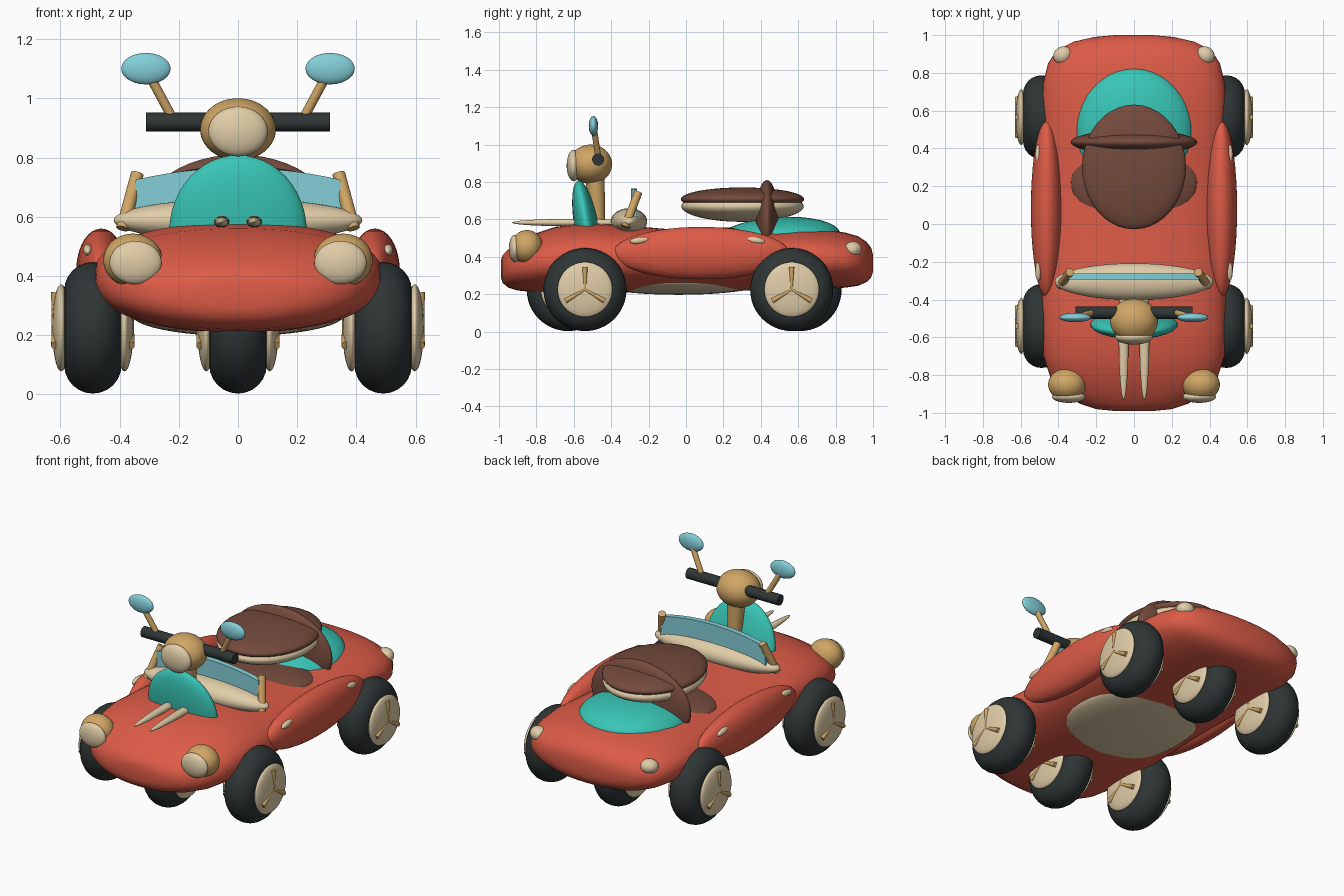
import bpy, math
from mathutils import Vector

cube = bpy.data.objects.get("Cube")
if cube:
    bpy.data.objects.remove(cube)


def material(name, rgb):
    m = bpy.data.materials.new(name)
    m.use_nodes = True
    m.diffuse_color = (*rgb, 1)
    bsdf = next(n for n in m.node_tree.nodes if n.type == 'BSDF_PRINCIPLED')
    bsdf.inputs["Base Color"].default_value = (*rgb, 1)
    return m


RED = material("red paint", (0.72, 0.105, 0.062))
TEAL = material("teal", (0.04, 0.57, 0.47))
GOLD = material("gold", (0.63, 0.38, 0.13))
CREAM = material("cream", (0.75, 0.61, 0.39))
BLUE = material("pale blue", (0.23, 0.62, 0.69))
BLACK = material("rubber black", (0.028, 0.036, 0.036))
BROWN = material("brown leather", (0.175, 0.068, 0.045))


def finish(name, mat):
    o = bpy.context.object
    o.name = name
    o.data.materials.append(mat)
    bpy.ops.object.shade_smooth_by_angle(angle=math.radians(40))
    return o


def ellipsoid(name, mat, loc, half, rot=(0, 0, 0)):
    bpy.ops.mesh.primitive_uv_sphere_add(segments=40, ring_count=24, radius=1, location=loc, rotation=rot)
    o = finish(name, mat)
    o.scale = half
    return o


def rod(name, mat, a, b, r1, r2):
    a, b = Vector(a), Vector(b)
    d = b - a
    bpy.ops.mesh.primitive_cone_add(vertices=24, radius1=r1, radius2=r2, depth=d.length,
                                    location=(a + b) / 2, rotation=d.to_track_quat('Z', 'Y').to_euler())
    return finish(name, mat)


def mesh_object(name, mat, verts, faces):
    me = bpy.data.meshes.new(name)
    me.from_pydata(verts, [], faces)
    o = bpy.data.objects.new(name, me)
    bpy.context.collection.objects.link(o)
    bpy.ops.object.select_all(action='DESELECT')
    bpy.context.view_layer.objects.active = o
    o.select_set(True)
    return finish(name, mat)


# Body shell: rounded cross-sections along y (y, half width, bottom, top)
stations = [(-0.99, 0.10, 0.29, 0.38), (-0.98, 0.20, 0.26, 0.41), (-0.95, 0.29, 0.235, 0.44),
            (-0.90, 0.37, 0.22, 0.475), (-0.82, 0.44, 0.212, 0.52), (-0.70, 0.48, 0.21, 0.56),
            (-0.55, 0.49, 0.21, 0.58), (-0.35, 0.485, 0.21, 0.57), (0.0, 0.465, 0.215, 0.54),
            (0.35, 0.475, 0.22, 0.545), (0.6, 0.49, 0.225, 0.555), (0.75, 0.48, 0.23, 0.545),
            (0.85, 0.455, 0.235, 0.53), (0.92, 0.41, 0.245, 0.51), (0.965, 0.32, 0.265, 0.48),
            (0.99, 0.21, 0.29, 0.45), (1.0, 0.10, 0.32, 0.41)]
SEG = 48


def power(v, e):
    return math.copysign(abs(v) ** e, v)


verts, faces = [], []
for y, w, lo, hi in stations:
    for k in range(SEG):
        a = math.tau * k / SEG
        verts.append((w * power(math.cos(a), 0.88), y,
                      (lo + hi) / 2 + (hi - lo) / 2 * power(math.sin(a), 0.88)))
for i in range(len(stations) - 1):
    for k in range(SEG):
        n = (k + 1) % SEG
        faces.append((i * SEG + k, i * SEG + n, (i + 1) * SEG + n, (i + 1) * SEG + k)[::-1])
faces.append(tuple(range(SEG))[::1])
faces.append(tuple(range(len(verts) - SEG, len(verts)))[::-1])
body = mesh_object("body_shell", RED, verts, faces)
body.data.shade_smooth()
ellipsoid("belly_plate", CREAM, (0, -0.04, 0.27), (0.36, 0.48, 0.073))


# Wheels: tyre, domed hubs on both sides and three spokes on each hub
def wheel(name, x, y):
    z, r = 0.225, 0.125
    bpy.ops.mesh.primitive_torus_add(major_radius=r, minor_radius=0.097, major_segments=48, minor_segments=24,
                                     location=(x, y, z), rotation=(0, math.pi / 2, 0))
    finish(name + "_tyre", BLACK)
    for s in (1, -1):
        ellipsoid(name + "_hub", CREAM, (x + s * 0.107, y, z), (0.03, 0.147, 0.147))
        for k in range(3):
            a = math.pi / 2 + k * math.tau / 3
            tip = (x + s * 0.127, y + 0.12 * math.cos(a), z + 0.12 * math.sin(a))
            rod(name + "_spoke", GOLD, (x + s * 0.132, y, z), tip, 0.007, 0.014)


for side, label in ((1, "left"), (-1, "right")):
    wheel("front_" + label, side * 0.49, -0.54)
    wheel("rear_" + label, side * 0.49, 0.565)
wheel("front_middle", 0, -0.63)
wheel("rear_middle", 0, 0.61)

# Paired parts
for s, label in ((1, "left_"), (-1, "right_")):
    ellipsoid(label + "side_pod", RED, (s * 0.462, 0.08, 0.42), (0.084, 0.47, 0.14))
    for y in (-0.25, 0.37):
        ellipsoid(label + "side_marker", CREAM, (s * 0.507, y, 0.488), (0.016, 0.05, 0.018),
                  (math.radians(8 if y < 0 else -8), 0, 0))
    ellipsoid(label + "headlight_shell", GOLD, (s * 0.355, -0.85, 0.453), (0.1, 0.085, 0.09))
    ellipsoid(label + "headlight_lens", CREAM, (s * 0.346, -0.915, 0.445), (0.088, 0.032, 0.073))
    ellipsoid(label + "tail_light", CREAM, (s * 0.377, 0.893, 0.44), (0.052, 0.046, 0.042),
              (0, 0, -s * 0.5))
    ellipsoid(label + "hood_spike", CREAM, (s * 0.055, -0.6, 0.583), (0.026, 0.33, 0.02))
    rod(label + "windscreen_post", GOLD, (s * 0.39, -0.325, 0.56), (s * 0.34, -0.255, 0.745), 0.022, 0.022)
    rod(label + "mirror_stem", GOLD, (s * 0.225, -0.47, 0.94), (s * 0.295, -0.49, 1.07), 0.016, 0.016)
    ellipsoid(label + "mirror", BLUE, (s * 0.311, -0.495, 1.1), (0.083, 0.025, 0.053))

# Steering gear
ellipsoid("front_shield", TEAL, (0, -0.53, 0.55), (0.232, 0.065, 0.262), (math.radians(10), 0, 0))
rod("steering_column", GOLD, (0, -0.465, 0.54), (0, -0.49, 0.86), 0.032, 0.055)
ellipsoid("head_lamp_shell", GOLD, (0, -0.51, 0.895), (0.128, 0.115, 0.105))
ellipsoid("head_lamp_lens", CREAM, (0, -0.6, 0.888), (0.1, 0.038, 0.084))
rod("handlebar", BLACK, (-0.311, -0.47, 0.92), (0.311, -0.47, 0.92), 0.032, 0.032)

# Dashboard and curved-top windscreen
ellipsoid("dashboard", CREAM, (0, -0.305, 0.588), (0.42, 0.097, 0.072))
top = [(x / 10 * 0.345, 0.725 + 0.04 * (1 - (x / 10) ** 2)) for x in range(-10, 11)]
outline = [(0.36, 0.58)] + top[::-1] + [(-0.36, 0.58)]
n = len(outline)
verts = [(x, y, z) for y in (-0.295, -0.262) for x, z in outline]
faces = [tuple(range(n))[::-1], tuple(range(n, 2 * n))]
faces += [(i, (i + 1) % n, n + (i + 1) % n, n + i) for i in range(n)]
mesh_object("windscreen", BLUE, verts, faces)

# Seat: base, cushion, padded top and hoop
ellipsoid("seat_base", TEAL, (0, 0.49, 0.5), (0.31, 0.335, 0.112), (math.radians(4), 0, 0))
ellipsoid("seat_cushion", BROWN, (0, 0.22, 0.5), (0.335, 0.225, 0.058))
ellipsoid("seat_top_underside", CREAM, (0, 0.302, 0.67), (0.272, 0.327, 0.083))
ellipsoid("seat_top_pad", BROWN, (0, 0.302, 0.708), (0.275, 0.33, 0.063))
ellipsoid("seat_hoop", BROWN, (0, 0.433, 0.575), (0.335, 0.065, 0.235))

# Consistent outward normals on the lofted meshes
import bmesh
for name in ("body_shell", "windscreen"):
    me = bpy.data.objects[name].data
    bm = bmesh.new()
    bm.from_mesh(me)
    bmesh.ops.recalc_face_normals(bm, faces=bm.faces)
    bm.to_mesh(me)
    bm.free()
